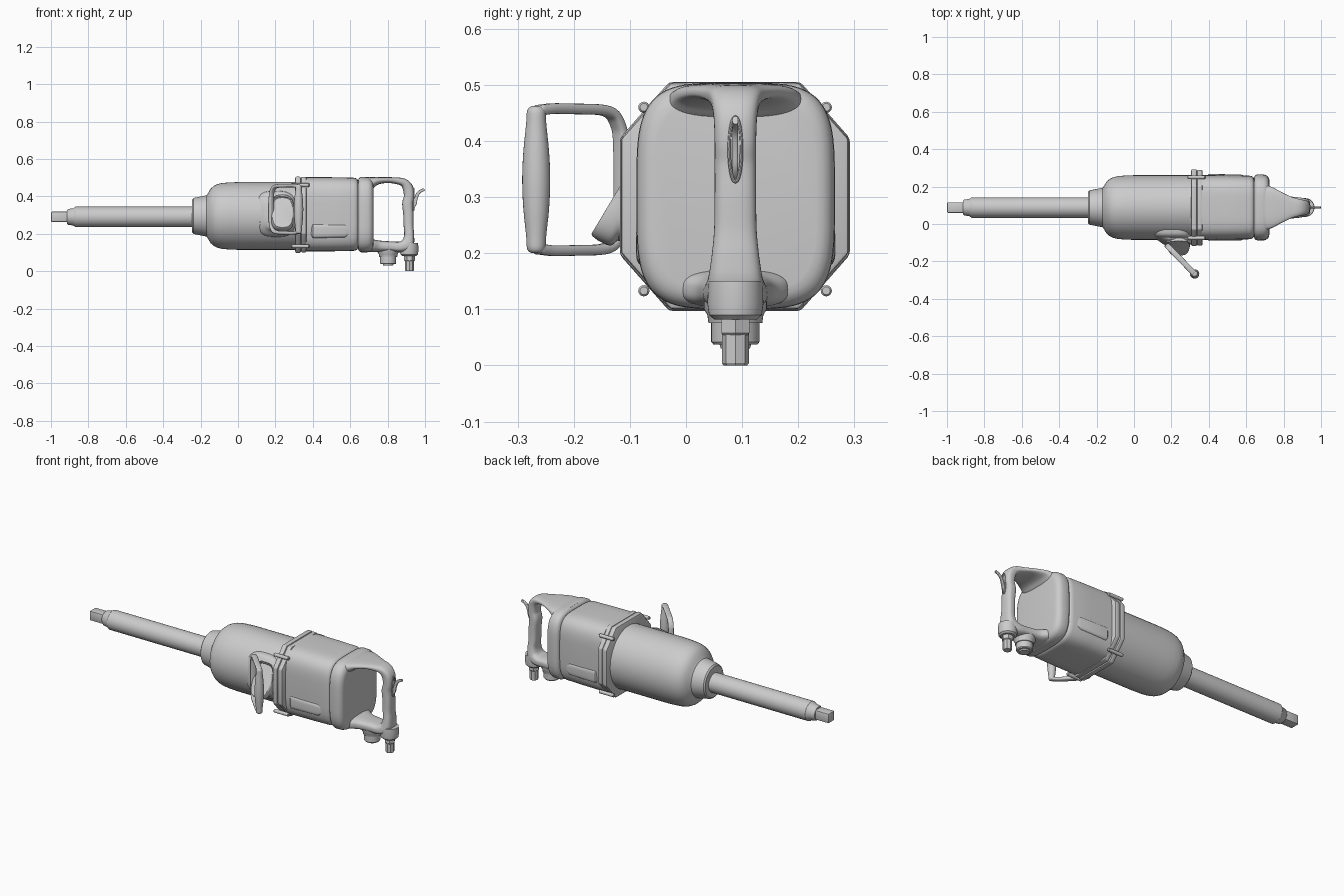
import bpy, bmesh
from math import cos, sin, pi, radians
from mathutils import Vector

CY, CZ = 0.088, 0.295      # tool axis
X, Y, Z = Vector((1, 0, 0)), Vector((0, 1, 0)), Vector((0, 0, 1))


def finish(bm, name, angle=35):
    bmesh.ops.recalc_face_normals(bm, faces=bm.faces)
    me = bpy.data.meshes.new(name)
    bm.to_mesh(me)
    bm.free()
    me.shade_smooth()
    me.set_sharp_from_angle(angle=radians(angle))
    ob = bpy.data.objects.new(name, me)
    bpy.context.collection.objects.link(ob)
    return ob


def spline(st, steps, closed):
    """Catmull-Rom through stations of any length."""
    n, out = len(st), []
    get = (lambda i: st[i % n]) if closed else (lambda i: st[max(0, min(n - 1, i))])
    for i in range(n if closed else n - 1):
        for k in range(steps):
            t = k / steps
            out.append([0.5 * (2 * b + (c - a) * t + (2 * a - 5 * b + 4 * c - d) * t * t
                               + (3 * b - a - 3 * c + d) * t ** 3)
                        for a, b, c, d in zip(get(i - 1), get(i), get(i + 1), get(i + 2))])
    return out if closed else out + [list(st[-1])]


def sweep(name, st, side=Y, n=2.0, steps=1, closed=False, seg=48, angle=35):
    """Superellipse section along stations (x, y, z, half width on side, half height)."""
    if steps > 1:
        st = spline(st, steps, closed)
    bm, rings, m = bmesh.new(), [], len(st)
    for i, s in enumerate(st):
        p = Vector(s[:3])
        if closed:
            t = Vector(st[(i + 1) % m][:3]) - Vector(st[i - 1][:3])
        else:
            t = Vector(st[min(i + 1, m - 1)][:3]) - Vector(st[max(i - 1, 0)][:3])
        up = t.normalized().cross(side)
        ring = []
        for k in range(seg):
            c, q = cos(2 * pi * k / seg), sin(2 * pi * k / seg)
            u = abs(c) ** (2 / n) * (1 if c > 0 else -1)
            v = abs(q) ** (2 / n) * (1 if q > 0 else -1)
            ring.append(bm.verts.new(p + side * (u * s[3]) + up * (v * s[4])))
        rings.append(ring)
    for i in range(m if closed else m - 1):
        a, b = rings[i], rings[(i + 1) % m]
        for k in range(seg):
            j = (k + 1) % seg
            bm.faces.new((a[k], a[j], b[j], b[k]))
    if not closed:
        bm.faces.new(rings[0])
        bm.faces.new(rings[-1])
    return finish(bm, name, angle)


def lathe_x(name, prof, cz=CZ, ky=1.0):
    return sweep(name, [(x, CY, cz, r * ky, r) for x, r in prof])


def prism(name, pts, depth, bevel=0.0):
    """Extrude a planar outline along a depth vector and bevel its edges."""
    bm = bmesh.new()
    f = bm.faces.new([bm.verts.new(p) for p in pts])
    r = bmesh.ops.extrude_face_region(bm, geom=[f])
    bmesh.ops.translate(bm, vec=depth, verts=[v for v in r['geom'] if isinstance(v, bmesh.types.BMVert)])
    if bevel:
        bmesh.ops.bevel(bm, geom=bm.edges[:], offset=bevel, segments=2, profile=0.5, affect='EDGES')
    return finish(bm, name)


def post(name, x, prof, sides=40, angle=35):
    """Vertical turned part; prof is (z, radius)."""
    return sweep(name, [(x, CY, z, r, r) for z, r in prof], side=X, seg=sides, angle=angle)


# square drive and extended shaft
h = 0.028
prism("square_drive", [(-1, CY + a * h, 0.29 + b * h) for a, b in ((-1, -1), (1, -1), (1, 1), (-1, 1))],
      (0.11, 0, 0), 0.007)
lathe_x("extended_shaft", [(-0.915, 0.036), (-0.908, 0.042), (-0.88, 0.046), (-0.868, 0.055), (-0.22, 0.055)], 0.29)

# hammer case
lathe_x("hammer_case", [(-0.245, 0.07), (-0.245, 0.088), (-0.238, 0.096), (-0.2, 0.104), (-0.168, 0.11),
                        (-0.158, 0.125), (-0.147, 0.145), (-0.13, 0.16), (-0.11, 0.17), (-0.085, 0.176),
                        (-0.05, 0.179), (0.0, 0.181), (0.32, 0.181)], ky=0.955)

# two flange plates with chamfered corners
def octagon(x, hy, hz, cy, cz, c=0.088, d=0.1):
    q = [(hy, hz - d), (hy - c, hz)]
    pts = q + [(-a, b) for a, b in q[::-1]] + [(-a, -b) for a, b in q] + [(a, -b) for a, b in q[::-1]]
    return [(x, cy + a, cz + b) for a, b in pts]

prism("front_flange", octagon(0.306, 0.205, 0.204, 0.087, 0.301), (0.03, 0, 0), 0.007)
prism("rear_flange", octagon(0.337, 0.203, 0.202, 0.087, 0.302), (0.029, 0, 0), 0.007)

# flange bolts
for i, (y, z) in enumerate(((-0.075, 0.46), (0.25, 0.46), (-0.075, 0.133), (0.25, 0.133))):
    sweep(f"flange_bolt_{i}", [(0.286, y, z, 0.007, 0.007), (0.29, y, z, 0.01, 0.01),
                               (0.378, y, z, 0.01, 0.01), (0.382, y, z, 0.007, 0.007)], seg=16)

# motor housing and the raised pads on its flanks
MY, MZ = 0.0885, 0.304
sweep("motor_housing", [(x, MY, MZ, 0.173 - d, 0.199 - d) for x, d in
                        ((0.36, 0), (0.5, 0.001), (0.615, 0.003), (0.63, 0.006), (0.639, 0.012), (0.643, 0.022))],
      n=4.2, seg=72)
for s, tag in ((-1, "left"), (1, "right")):
    sweep(f"{tag}_side_pad", [(0.385, MY + s * 0.145, 0.215, 0.02, 0.02), (0.4, MY + s * 0.145, 0.215, 0.033, 0.04),
                              (0.57, MY + s * 0.145, 0.215, 0.032, 0.036), (0.6, MY + s * 0.145, 0.215, 0.02, 0.02)],
          n=4)

# rear cap
sweep("rear_cap", [(x, MY, 0.302, 0.177 - d, 0.202 - d) for x, d in
                   ((0.64, 0.025), (0.645, 0.01), (0.652, 0.003), (0.662, 0), (0.695, 0.001), (0.707, 0.005),
                    (0.716, 0.012), (0.722, 0.022), (0.724, 0.034))], n=4.0, seg=72)

# D-shaped rear handle: top arm, grip, bottom arm in one sweep
sweep("rear_handle", [
    (0.66, CY, 0.462, 0.125, 0.041), (0.70, CY, 0.468, 0.122, 0.036), (0.74, CY, 0.482, 0.108, 0.022),
    (0.79, CY, 0.487, 0.082, 0.016), (0.84, CY, 0.484, 0.058, 0.017), (0.885, CY, 0.474, 0.045, 0.022),
    (0.908, CY, 0.445, 0.039, 0.028), (0.914, CY, 0.40, 0.037, 0.027), (0.907, CY, 0.36, 0.037, 0.029),
    (0.911, CY, 0.30, 0.037, 0.027), (0.912, CY, 0.24, 0.038, 0.026), (0.915, CY, 0.19, 0.043, 0.027),
    (0.905, CY, 0.147, 0.05, 0.034), (0.87, CY, 0.13, 0.056, 0.029), (0.82, CY, 0.131, 0.06, 0.028),
    (0.76, CY, 0.133, 0.07, 0.03), (0.72, CY, 0.136, 0.095, 0.034), (0.68, CY, 0.14, 0.1, 0.038)],
    n=2.8, steps=5)

# air inlet boss and hex fitting under the grip
post("inlet_boss", 0.915, [(0.15, 0.048), (0.11, 0.05), (0.09, 0.047), (0.082, 0.038)])
post("inlet_nut", 0.917, [(0.09, 0.029), (0.058, 0.029), (0.054, 0.025)], 6, 20)
post("inlet_fitting", 0.917, [(0.06, 0.024), (0.004, 0.024), (0.0, 0.021)], 8, 20)

# reverse knob under the bottom arm
post("knob_collar", 0.803, [(0.14, 0.056), (0.1, 0.056), (0.09, 0.05), (0.076, 0.048)])
post("reverse_knob", 0.803, [(0.08, 0.043), (0.042, 0.043), (0.037, 0.039), (0.037, 0.028), (0.03, 0.026)])

# thin trigger lever curling away from the grip
sweep("trigger_lever", [(0.93, CY, 0.335, 0.005, 0.006), (0.944, CY, 0.355, 0.005, 0.009),
                        (0.951, CY, 0.385, 0.005, 0.009), (0.96, CY, 0.412, 0.005, 0.009),
                        (0.976, CY, 0.428, 0.005, 0.008), (0.997, CY, 0.437, 0.005, 0.007)], n=3.5, steps=4, seg=24)
# raised rim around the trigger slot
sweep("trigger_rim", [(0.937 + a, CY + 0.011 * cos(t), 0.385 + 0.058 * sin(t), 0.004, 0.003)
                      for t, a in ((2 * pi * k / 24, 0.003) for k in range(24))],
      side=X, closed=True, seg=8)

# mounting boss blending out of the hammer case
sweep("side_boss", [(0.20, 0.0, 0.305, 0.12, 0.125), (0.205, -0.06, 0.305, 0.11, 0.122),
                    (0.222, -0.09, 0.307, 0.087, 0.115), (0.235, -0.108, 0.31, 0.066, 0.107),
                    (0.238, -0.117, 0.312, 0.06, 0.1), (0.238, -0.121, 0.314, 0.053, 0.092)],
      side=X, n=3.0, steps=4)

# side handle: bent frame in a slanted plane plus a barrel grip
base, d = Vector((0.178, -0.116, 0)), Vector((0.147, -0.152, 0)).normalized()
across = d.cross(Z)
loop = [(0, 0.27), (0, 0.39), (0.008, 0.43), (0.035, 0.453), (0.11, 0.457), (0.19, 0.456), (0.207, 0.44),
        (0.209, 0.33), (0.207, 0.222), (0.19, 0.206), (0.11, 0.205), (0.035, 0.209), (0.008, 0.232)]
sweep("side_handle_frame", [tuple(base + d * u + Z * z) + (0.015, 0.0095) for u, z in loop],
      side=across, n=3, steps=5, closed=True, seg=20)
gp = base + d * 0.21
sweep("side_grip", [(gp.x, gp.y, z, r, r) for z, r in
                    ((0.462, 0.008), (0.455, 0.016), (0.43, 0.018), (0.38, 0.023), (0.331, 0.025),
                     (0.28, 0.023), (0.232, 0.018), (0.207, 0.016), (0.2, 0.008))], side=X, steps=3, seg=28)
